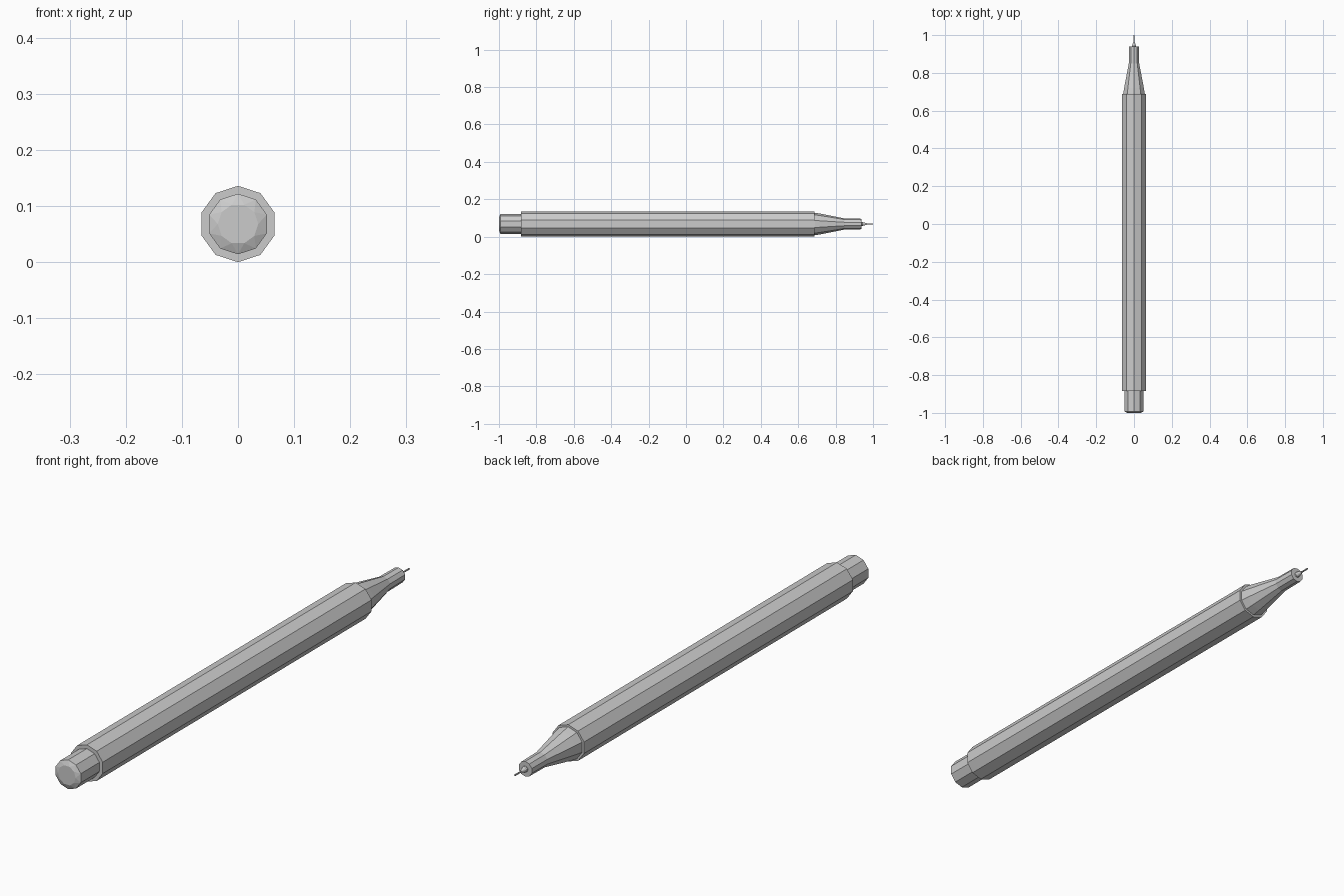
import bpy, bmesh, math

default = bpy.data.objects.get("Cube")
if default:
    bpy.data.objects.remove(default, do_unlink=True)

SIDES = 10
AXIS_Z = 0.068

grey = bpy.data.materials.new("plain grey")
grey.use_nodes = True
colour = (0.6, 0.6, 0.6, 1)
grey.diffuse_color = colour
grey.node_tree.nodes["Principled BSDF"].inputs["Base Color"].default_value = colour


def lathe(name, profile, sides=SIDES):
    """Closed faceted tube along y; profile rows are (y, radius, twist in half steps)."""
    bm = bmesh.new()
    rings = []
    for y, r, twist in profile:
        ring = []
        for i in range(sides):
            a = math.pi / 2 + (i + twist / 2) * math.tau / sides
            ring.append(bm.verts.new((r * math.cos(a), y, AXIS_Z + r * math.sin(a))))
        rings.append(ring)
    for k in range(len(rings) - 1):
        a, b = rings[k], rings[k + 1]
        twisted = profile[k][2] != profile[k + 1][2]
        for i in range(sides):
            j = (i + 1) % sides
            if twisted:
                # the twisted ring is always the first one: zigzag of triangles
                bm.faces.new((a[i], b[j], a[j]))
                bm.faces.new((a[i], b[i], b[j]))
            else:
                bm.faces.new((a[i], b[i], b[j], a[j]))
    bm.faces.new(rings[0])
    bm.faces.new(rings[-1])
    bmesh.ops.recalc_face_normals(bm, faces=bm.faces)
    mesh = bpy.data.meshes.new(name)
    bm.to_mesh(mesh)
    bm.free()
    mesh.materials.append(grey)
    obj = bpy.data.objects.new(name, mesh)
    bpy.context.collection.objects.link(obj)
    return obj


# Long faceted barrel
lathe("barrel", [(-0.883, 0.068, 0), (0.688, 0.068, 0)])

# Push button with a shallow faceted end
lathe("push_button", [(-1.0, 0.036, 1), (-0.992, 0.054, 0), (-0.87, 0.054, 0)])

# Tapered grip cone running into a straight sleeve
lathe("tip_cone", [(0.67, 0.060, 0), (0.69, 0.060, 0), (0.72, 0.055, 0),
                   (0.85, 0.029, 0), (0.939, 0.028, 0)])

# Small collar holding the lead
lathe("lead_collar", [(0.93, 0.012, 0), (0.945, 0.010, 0), (0.965, 0.004, 0)])

# Thin lead
lathe("lead", [(0.93, 0.003, 0), (1.0, 0.003, 0)])
